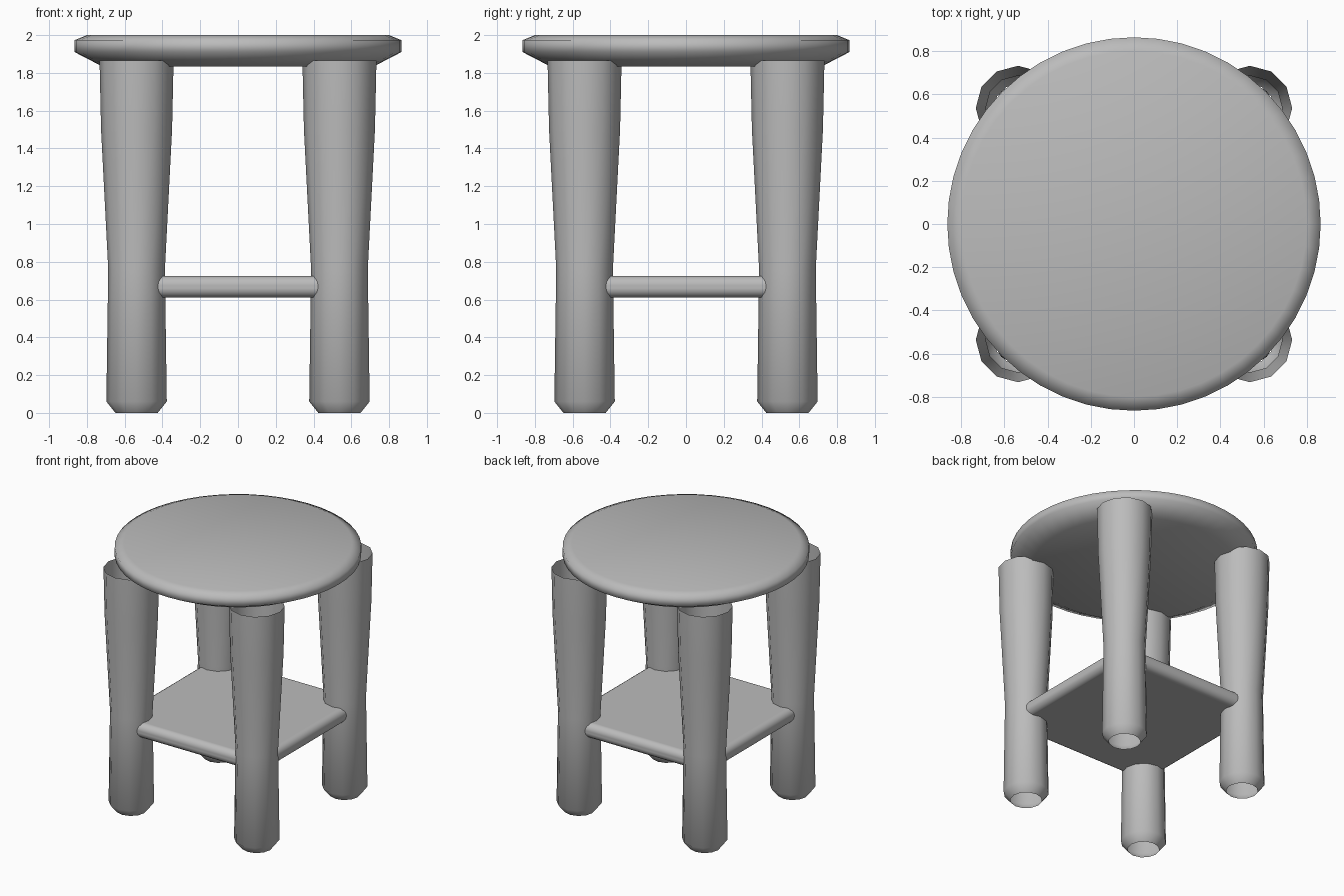
import bpy, bmesh, math

cube = bpy.data.objects.get("Cube")
if cube:
    bpy.data.objects.remove(cube, do_unlink=True)

# One plain grey for the whole stool
grey = bpy.data.materials.new("stool_grey")
grey.use_nodes = True
color = (0.5, 0.5, 0.5, 1)
grey.diffuse_color = color
grey.node_tree.nodes["Principled BSDF"].inputs["Base Color"].default_value = color


def finish(name, bm, location=(0, 0, 0)):
    mesh = bpy.data.meshes.new(name)
    bm.to_mesh(mesh)
    bm.free()
    mesh.materials.append(grey)
    mesh.polygons.foreach_set("use_smooth", [True] * len(mesh.polygons))
    obj = bpy.data.objects.new(name, mesh)
    obj.location = location
    bpy.context.collection.objects.link(obj)
    return obj


def lathe(name, profile, sides, location=(0, 0, 0), capped=False):
    """Turn a list of (radius, height) points, bottom to top, around z."""
    bm = bmesh.new()
    rings = []
    for r, z in profile:
        angles = [math.tau * i / sides for i in range(sides)]
        rings.append([bm.verts.new((r * math.cos(a), r * math.sin(a), z)) for a in angles])
    for low, high in zip(rings, rings[1:]):
        for i in range(sides):
            j = (i + 1) % sides
            bm.faces.new((low[i], low[j], high[j], high[i]))
    if capped:
        bm.faces.new(rings[0][::-1])
        bm.faces.new(rings[-1])
    return finish(name, bm, location)


# Round seat with softened rim
seat_profile = [(0.72, 1.835), (0.865, 1.91), (0.865, 1.973), (0.80, 2.0)]
lathe("seat", seat_profile, 48, capped=True)

# Four hollow flared legs, open at both ends
leg_profile = [(0.112, 0), (0.16, 0.06), (0.15, 0.76), (0.188, 1.5), (0.196, 1.865)]
for depth, y in (("front", -0.537), ("back", 0.537)):
    for side, x in (("right", -0.537), ("left", 0.537)):
        lathe(f"{depth}_{side}_leg", leg_profile, 12, (x, y, 0))

# Square shelf with rounded edges, its corners held inside the legs
bm = bmesh.new()
bmesh.ops.create_cube(bm, size=1)
bmesh.ops.scale(bm, vec=(1.26, 1.26, 0.115), verts=bm.verts)
shelf = finish("shelf", bm, (0, 0, 0.668))
bevel = shelf.modifiers.new("rounded_edges", "BEVEL")
bevel.width = 0.05
bevel.segments = 4
bevel.harden_normals = True
